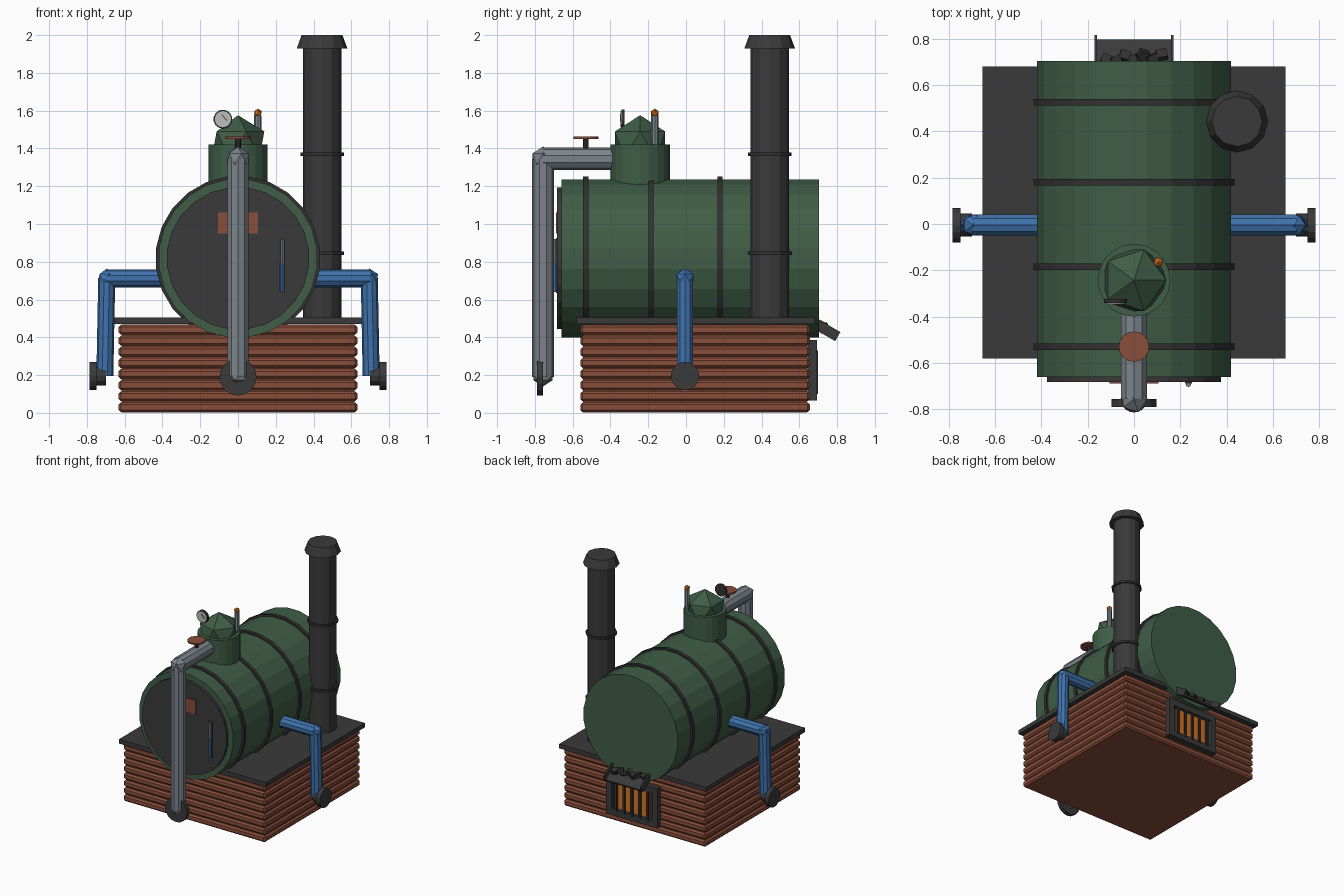
import bpy, bmesh, math, random
from mathutils import Vector, Euler

cube = bpy.data.objects.get("Cube")
if cube:
    bpy.data.objects.remove(cube, do_unlink=True)
random.seed(4)


def material(name, rgb):
    m = bpy.data.materials.new(name)
    m.use_nodes = True
    m.diffuse_color = (*rgb, 1)
    m.node_tree.nodes["Principled BSDF"].inputs["Base Color"].default_value = (*rgb, 1)
    return m


GREEN = material("boiler green", (0.05, 0.11, 0.062))
DARK = material("dark iron", (0.042, 0.042, 0.042))
BAND = material("band iron", (0.033, 0.03, 0.031))
BRICK = material("brick red", (0.25, 0.075, 0.042))
STEEL = material("pipe grey", (0.2, 0.23, 0.26))
BLUE = material("water blue", (0.05, 0.17, 0.42))
FIRE = material("fire orange", (0.66, 0.17, 0.015))
DIAL = material("dial white", (0.5, 0.52, 0.52))


def finish(name, bm, mat):
    bmesh.ops.recalc_face_normals(bm, faces=bm.faces)
    mesh = bpy.data.meshes.new(name)
    bm.to_mesh(mesh)
    bm.free()
    mesh.materials.append(mat)
    ob = bpy.data.objects.new(name, mesh)
    bpy.context.collection.objects.link(ob)
    return ob


def box(name, loc, size, mat, rot=(0, 0, 0)):
    bm = bmesh.new()
    bmesh.ops.create_cube(bm, size=1)
    bmesh.ops.scale(bm, vec=size, verts=bm.verts)
    ob = finish(name, bm, mat)
    ob.location, ob.rotation_euler = loc, rot
    return ob


def rod(name, a, b, r, mat, sides=12, r2=None, turn=0):
    """Cylinder or cone between two points."""
    a, b = Vector(a), Vector(b)
    bm = bmesh.new()
    bmesh.ops.create_cone(bm, cap_ends=True, segments=sides, radius1=r,
                          radius2=r if r2 is None else r2, depth=(b - a).length)
    bmesh.ops.rotate(bm, matrix=Euler((0, 0, turn)).to_matrix(), verts=bm.verts)
    ob = finish(name, bm, mat)
    ob.location = (a + b) / 2
    ob.rotation_euler = (b - a).to_track_quat('Z', 'Y').to_euler()
    return ob


def ball(name, loc, r, mat):
    bm = bmesh.new()
    bmesh.ops.create_icosphere(bm, subdivisions=1, radius=r)
    ob = finish(name, bm, mat)
    ob.location = loc
    return ob


# Brick plinth: bevelled courses around a recessed core
courses, top = 8, 0.47
pitch = top / courses
bm = bmesh.new()
for i in range(courses):
    new = bmesh.ops.create_cube(bm, size=1)["verts"]
    bmesh.ops.scale(bm, vec=(1.265, 1.215, pitch * 0.88), verts=new)
    bmesh.ops.translate(bm, vec=(0, 0.048, pitch * (i + 0.5)), verts=new)
bricks = finish("brick_courses", bm, BRICK)
bevel = bricks.modifiers.new("rounded", 'BEVEL')
bevel.width, bevel.segments = 0.012, 1
box("brick_core", (0, 0.048, top / 2), (1.235, 1.185, top - 0.006), BRICK)
box("plinth_slab", (0, 0.05, 0.487), (1.31, 1.26, 0.035), DARK)

# Boiler drum with bands and front plate
ZB, half = 0.818, math.pi / 24
rod("boiler_drum", (0, -0.66, ZB), (0, 0.705, ZB), 0.422, GREEN, 24, turn=half)
for y in (-0.53, -0.185, 0.18, 0.525):
    rod("boiler_band", (0, y - 0.014, ZB), (0, y + 0.014, ZB), 0.437, BAND, 24, turn=half)
rod("front_plate", (0, -0.682, ZB), (0, -0.65, ZB), 0.378, DARK, 24, turn=half)
box("name_plate", (0, -0.685, 1.005), (0.21, 0.008, 0.11), BRICK)
box("sight_glass_back", (0.235, -0.685, 0.78), (0.03, 0.008, 0.29), BAND)
rod("sight_glass_tube", (0.235, -0.692, 0.78), (0.235, -0.692, 0.92), 0.011, STEEL, 8)
rod("sight_glass_water", (0.235, -0.692, 0.64), (0.235, -0.692, 0.79), 0.012, BLUE, 8)

# Steam dome
YD = -0.243
rod("dome_neck", (0, YD, 1.15), (0, YD, 1.42), 0.157, GREEN, 20)
ball("dome_cap", (0, YD, 1.42), 0.156, GREEN)

# Pressure gauge
gx, gz = -0.08, 1.555
rod("gauge_case", (gx, -0.342, gz), (gx, -0.325, gz), 0.05, BAND, 14)
rod("gauge_face", (gx, -0.346, gz), (gx, -0.34, gz), 0.043, DIAL, 14)
box("gauge_needle", (gx + 0.008, -0.347, gz + 0.008), (0.006, 0.004, 0.045),
    BRICK, (0, -0.7, 0))

# Whistle
rod("whistle", (0.105, -0.165, 1.40), (0.105, -0.165, 1.575), 0.019, STEEL, 8)
ball("whistle_knob", (0.105, -0.165, 1.588), 0.023, FIRE)

# Steam pipe with wheel valve and foot flange
YP, ZP = -0.757, 1.345
rod("steam_pipe_top", (0, -0.24, ZP), (0, YP, ZP), 0.06, STEEL, 10)
rod("steam_pipe_drop", (0, YP, ZP), (0, YP, 0.19), 0.058, STEEL, 10)
ball("steam_pipe_elbow", (0, YP, ZP), 0.065, STEEL)
ball("steam_pipe_foot", (0, YP, 0.2), 0.06, STEEL)
rod("steam_flange", (0, -0.79, 0.19), (0, -0.757, 0.19), 0.098, DARK, 16)
rod("valve_stem", (0, -0.53, 1.38), (0, -0.53, 1.455), 0.015, BAND, 8)
rod("valve_wheel", (0, -0.53, 1.45), (0, -0.53, 1.462), 0.066, BRICK, 16)

# Water pipes on both sides
for s, side in ((1, "left"), (-1, "right")):
    y, z = -0.005, 0.712
    rod(side + "_water_pipe", (s * 0.3, y, z), (s * 0.7, y, z), 0.048, BLUE, 10)
    rod(side + "_water_drop", (s * 0.695, y, z), (s * 0.705, y, 0.195), 0.045, BLUE, 10)
    ball(side + "_water_elbow", (s * 0.695, y, z), 0.052, BLUE)
    rod(side + "_water_flange", (s * 0.75, y, 0.195), (s * 0.785, y, 0.195), 0.075, DARK, 16)
    rod(side + "_flange_hub", (s * 0.7, y, 0.195), (s * 0.76, y, 0.195), 0.05, DARK, 12)

# Chimney
cx, cy = 0.445, 0.443


def stack(name, z0, z1, r, mat, r2=None):
    rod(name, (cx, cy, z0), (cx, cy, z1), r, mat, 12, r2)


stack("chimney_pipe", 0.49, 1.95, 0.102, DARK)
stack("chimney_cap", 1.93, 2.0, 0.134, DARK, 0.108)
for z in (0.845, 1.37):
    stack("chimney_band", z - 0.009, z + 0.009, 0.115, BAND)

# Fire door in the back wall
box("fire_door_back", (0, 0.655, 0.225), (0.40, 0.02, 0.28), BAND)
box("fire_glow", (0, 0.665, 0.22), (0.29, 0.008, 0.22), FIRE)
for s in (-1, 1):
    box("fire_door_post", (s * 0.205, 0.668, 0.225), (0.05, 0.05, 0.32), DARK)
    box("fire_door_rail", (0, 0.668, 0.225 + s * 0.135), (0.46, 0.05, 0.05), DARK)
for i in range(5):
    box("fire_bar", ((i - 2) * 0.07, 0.69, 0.215), (0.018, 0.016, 0.23), BAND)

# Coal chute
tilt = (-math.pi / 6, 0, 0)
box("chute_floor", (0, 0.707, 0.4365), (0.33, 0.2, 0.015), DARK, tilt)
for s in (-1, 1):
    box("chute_wall", (s * 0.165, 0.717, 0.454), (0.012, 0.2, 0.055), DARK, tilt)
for i in range(7):
    x = (i - 3) * 0.04
    y = 0.715 + random.uniform(-0.015, 0.02)
    box("coal_lump", (x, y, 0.463 - (y - 0.707) * 0.58), (0.045, 0.04, 0.035), BAND,
        [random.uniform(-0.6, 0.6) for _ in range(3)])
